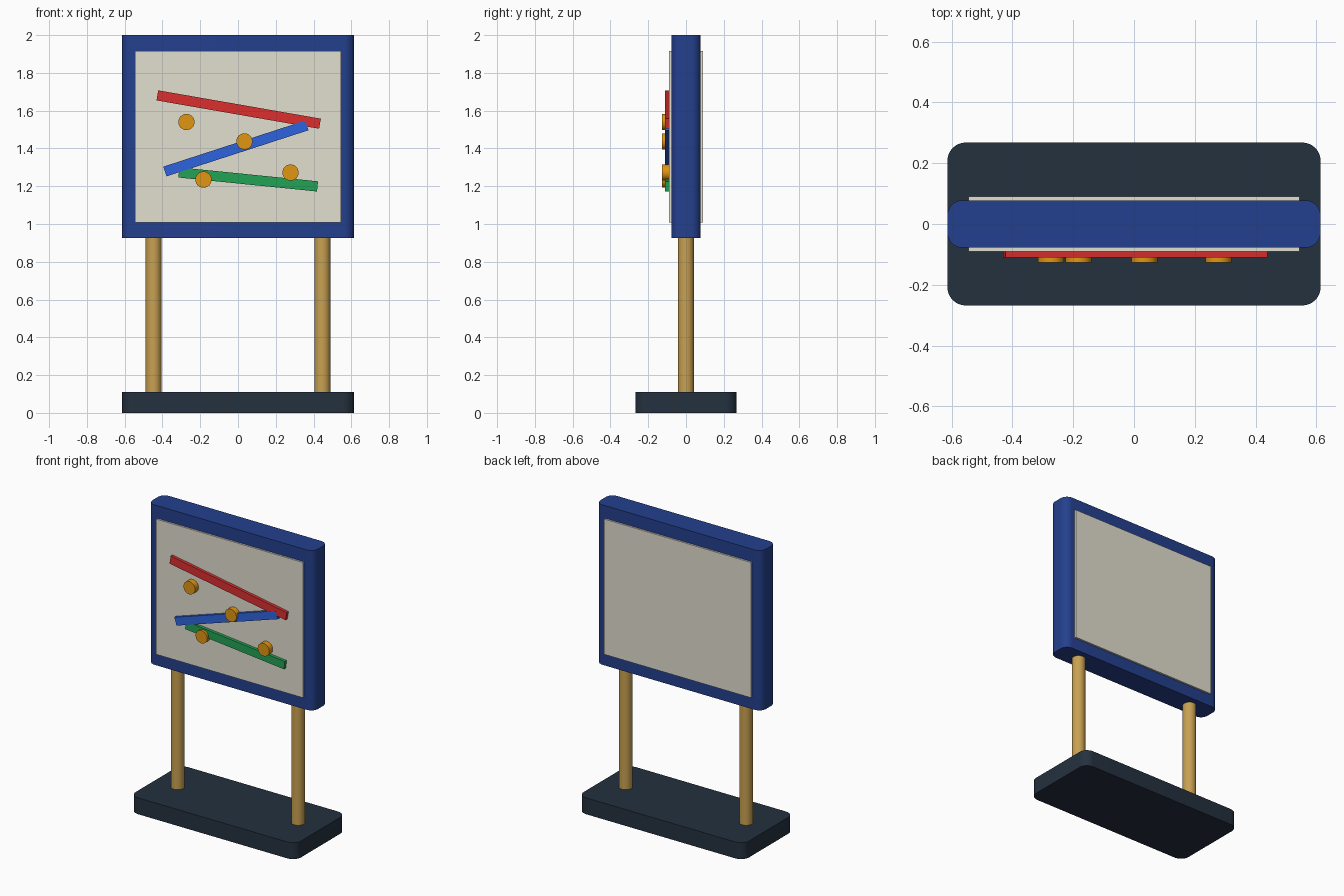
import bpy, bmesh, math
from mathutils import Matrix

cube = bpy.data.objects.get("Cube")
if cube:
    bpy.data.objects.remove(cube, do_unlink=True)


def material(name, rgb):
    """Flat material from 0-255 display values, converted to linear."""
    lin = [((c / 255 + 0.055) / 1.055) ** 2.4 for c in rgb]
    mat = bpy.data.materials.new(name)
    mat.use_nodes = True
    mat.diffuse_color = (*lin, 1)
    bsdf = mat.node_tree.nodes["Principled BSDF"]
    bsdf.inputs["Base Color"].default_value = (*lin, 1)
    bsdf.inputs["Roughness"].default_value = 0.7
    return mat


NAVY = material("navy", (36, 64, 142))
SLATE = material("slate", (36, 49, 63))
CREAM = material("cream", (226, 223, 208))
WOOD = material("wood", (200, 161, 82))
RED = material("red", (219, 47, 47))
BLUE = material("blue", (47, 100, 222))
GREEN = material("green", (34, 162, 84))
AMBER = material("amber", (224, 150, 18))


def finish(name, bm, mat):
    mesh = bpy.data.meshes.new(name)
    bm.to_mesh(mesh)
    bm.free()
    obj = bpy.data.objects.new(name, mesh)
    bpy.context.collection.objects.link(obj)
    mesh.materials.append(mat)
    bpy.ops.object.select_all(action="DESELECT")
    obj.select_set(True)
    bpy.context.view_layer.objects.active = obj
    bpy.ops.object.shade_smooth_by_angle(angle=math.radians(35))
    return obj


def box(name, size, center, mat, radius=0, tilt=0):
    """Box with optional rounded upright edges, tilted in the board plane."""
    bm = bmesh.new()
    bmesh.ops.create_cube(bm, size=1, matrix=Matrix.Diagonal((*size, 1)))
    if radius:
        upright = [e for e in bm.edges
                   if abs(e.verts[0].co.z - e.verts[1].co.z) > size[2] / 2]
        bmesh.ops.bevel(bm, geom=upright, offset=radius, segments=8,
                        profile=0.5, affect="EDGES")
    bm.transform(Matrix.Translation(center) @ Matrix.Rotation(-tilt, 4, "Y"))
    return finish(name, bm, mat)


def cylinder(name, radius, depth, center, mat, facing_front=False):
    bm = bmesh.new()
    bmesh.ops.create_cone(bm, cap_ends=True, segments=32, radius1=radius,
                          radius2=radius, depth=depth)
    turn = Matrix.Rotation(math.pi / 2 if facing_front else 0, 4, "X")
    bm.transform(Matrix.Translation(center) @ turn)
    return finish(name, bm, mat)


def ramp(name, start, end, mat, front):
    """Bar on the panel running between two (x, z) points."""
    dx, dz = end[0] - start[0], end[1] - start[1]
    back = -0.085
    box(name, (math.hypot(dx, dz), back - front, 0.054),
        ((start[0] + end[0]) / 2, (front + back) / 2, (start[1] + end[1]) / 2),
        mat, tilt=math.atan2(dz, dx))


# Stand
box("base", (1.228, 0.536, 0.11), (0, 0, 0.055), SLATE, radius=0.06)
for side, x in (("left", 0.447), ("right", -0.447)):
    cylinder(side + "_post", 0.042, 0.84, (x, 0, 0.52), WOOD)

# Board with a play panel on both faces
box("board_frame", (1.228, 0.156, 1.073), (0, 0, 1.4635), NAVY, radius=0.05)
for side, y in (("front", -0.08), ("back", 0.08)):
    box(side + "_panel", (1.088, 0.02, 0.908), (0, y, 1.461), CREAM)

# Marble ramps
ramp("upper_ramp", (-0.427, 1.681), (0.434, 1.531), RED, -0.11)
ramp("middle_ramp", (-0.387, 1.278), (0.365, 1.522), BLUE, -0.1105)
ramp("lower_ramp", (-0.313, 1.273), (0.421, 1.199), GREEN, -0.11)

# Round knobs
for i, (x, z) in enumerate([(-0.273, 1.54), (0.034, 1.437),
                            (-0.183, 1.235), (0.278, 1.272)]):
    cylinder(f"knob_{i + 1}", 0.043, 0.042, (x, -0.106, z), AMBER, True)
